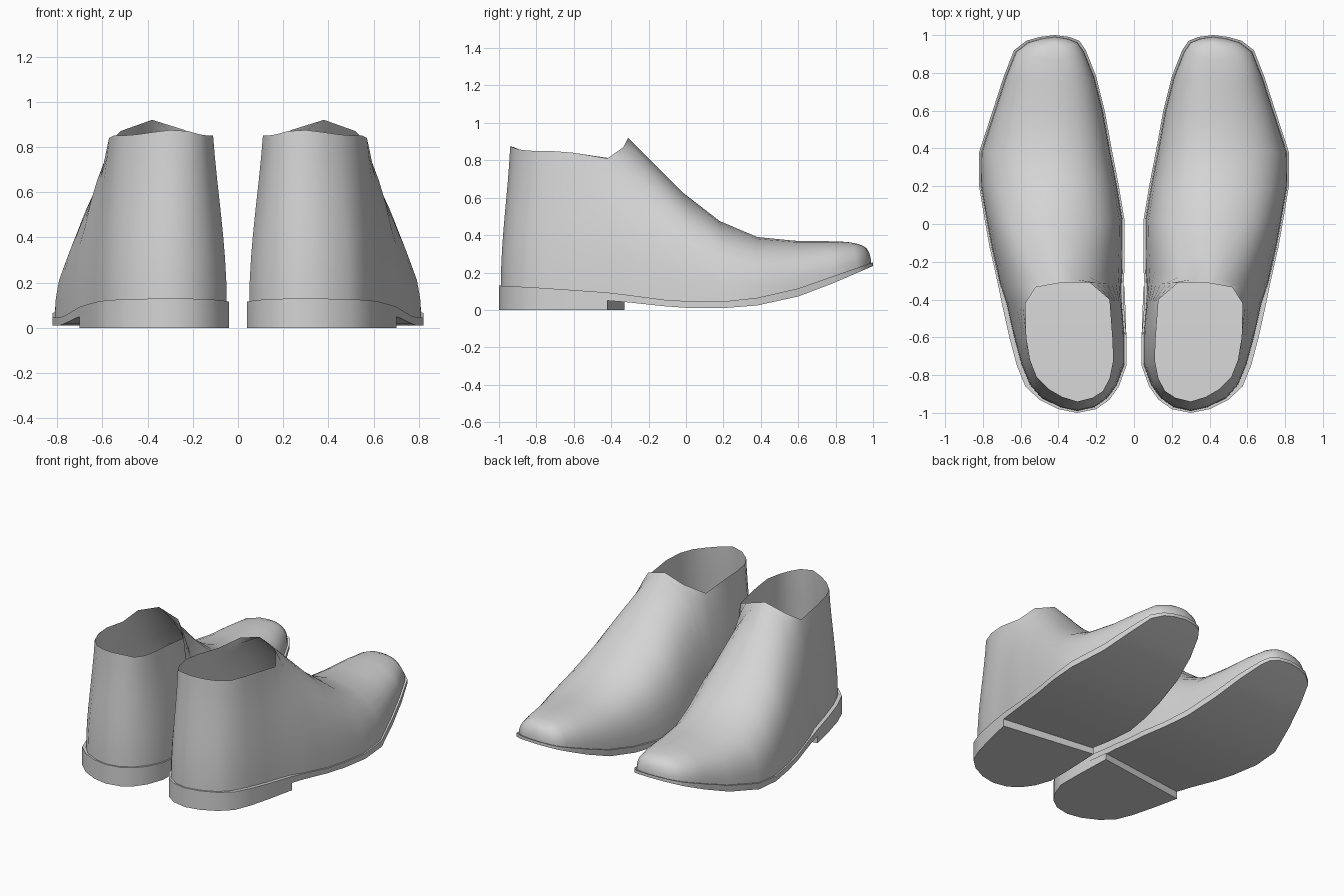
import bpy, bmesh, math
from mathutils import Vector

cube = bpy.data.objects.get("Cube")
if cube:
    bpy.data.objects.remove(cube, do_unlink=True)

grey = bpy.data.materials.new("light_grey")
grey.use_nodes = True
grey.diffuse_color = (0.66, 0.66, 0.66, 1)
grey.node_tree.nodes["Principled BSDF"].inputs["Base Color"].default_value = (0.66, 0.66, 0.66, 1)

# Footprint of the left shoe, toe to heel: y, outer x, inner x
OUTLINE = [
    (1.0, .42, .42), (.99, .50, .34), (.97, .57, .29), (.92, .635, .255),
    (.78, .69, .20), (.60, .748, .155), (.38, .82, .115), (.20, .82, .08),
    (.02, .79, .05), (-.12, .765, .05), (-.23, .74, .05), (-.32, .72, .055),
    (-.42, .70, .055), (-.60, .66, .04), (-.75, .62, .04), (-.86, .575, .08),
    (-.93, .50, .13), (-.98, .40, .20), (-1.0, .30, .30)]

# Ridge over the foot: x, y, z, then rise, spread and drop of the section curve
RIDGE = [
    (.42, .95, .338, .45, .5, 0), (.42, .935, .345, .45, .65, 0), (.42, .91, .355, .5, .7, 0),
    (.42, .86, .364, .55, .75, 0), (.42, .74, .368, .55, .75, .02), (.42, .58, .37, .55, .75, .03),
    (.42, .38, .39, .58, .75, .04), (.415, .18, .475, .58, .77, .06),
    (.41, -.02, .63, .55, .77, .1), (.395, -.17, .78, .5, .71, .1),
    (.38, -.31, .92, .45, .6, .1)]

# Rim of the opening, front to heel: outer point, inner point, rise, spread, drop
RIM = [
    ((.52, -.335, .87), (.235, -.31, .875), .45, .52, .18),
    ((.575, -.42, .81), (.13, -.40, .81), .4, .42, .25),
    ((.57, -.60, .84), (.115, -.60, .84), .36, .32, .3),
    ((.55, -.72, .85), (.11, -.72, .85), .35, .27, .32),
    ((.515, -.81, .85), (.13, -.82, .85), .35, .25, .35),
    ((.45, -.875, .855), (.165, -.885, .855), .35, .25, .35),
    ((.38, -.915, .865), (.22, -.92, .87), .35, .25, .35),
    ((.30, -.94, .875), (.30, -.94, .875), .35, .25, .35)]

# Height lines along the shoe: y, z
WELT_TOP = [(-1, .13), (-.8, .12), (-.4, .092), (-.1, .052), (.15, .04),
            (.4, .067), (.6, .115), (.8, .185), (1, .255)]
SOLE_BOTTOM = [(-1, .09), (-.35, .045), (-.1, .018), (.02, .01), (.2, .01),
               (.38, .024), (.6, .072), (.78, .14), (1, .235)]


def height(line, y):
    for (y0, z0), (y1, z1) in zip(line, line[1:]):
        if y <= y1:
            return z0 + (z1 - z0) * (y - y0) / (y1 - y0)
    return line[-1][1]


def finish(name, bm, angle):
    """Turn a bmesh into a smooth-shaded object mirrored into a pair."""
    mesh = bpy.data.meshes.new(name)
    bm.to_mesh(mesh)
    bm.free()
    mesh.materials.append(grey)
    obj = bpy.data.objects.new(name, mesh)
    bpy.context.collection.objects.link(obj)
    bpy.ops.object.select_all(action='DESELECT')
    obj.select_set(True)
    bpy.context.view_layer.objects.active = obj
    bpy.ops.object.shade_smooth_by_angle(angle=math.radians(angle))
    pair = obj.modifiers.new("pair", 'MIRROR')
    pair.use_mirror_merge = False


def slab(name, rows, top, bottom):
    """Plate between two height functions; rows hold an outer and an inner point."""
    bm = bmesh.new()
    rings = []
    for (ox, oy), (ix, iy) in rows:
        rings.append([bm.verts.new(p) for p in (
            (ox, oy, top(oy)), (ix, iy, top(iy)), (ix, iy, bottom(iy)), (ox, oy, bottom(oy)))])
    for a, b in zip(rings, rings[1:]):
        for k in range(4):
            n = (k + 1) % 4
            bm.faces.new((a[k], a[n], b[n], b[k]))
    bm.faces.new(rings[0])
    bm.faces.new(rings[-1])
    bmesh.ops.remove_doubles(bm, verts=bm.verts, dist=0.0005)
    bmesh.ops.recalc_face_normals(bm, faces=bm.faces)
    finish(name, bm, 35)


def column(foot, top, rise, spread, drop, levels=9):
    """Bezier wall from the welt up to the ridge or rim."""
    s, t = Vector(foot), Vector(top)
    h = t.z - s.z
    b1 = s + Vector((0, 0, rise * h))
    b2 = t + (s - t) * spread
    b2.z = t.z - drop * h
    out = []
    for k in range(levels):
        u = k / (levels - 1)
        v = 1 - u
        out.append(s * v**3 + b1 * 3 * v * v * u + b2 * 3 * v * u * u + t * u**3)
    return out


# Upper: wall columns run round the footprint and meet along the ridge
outer, inner = [], []
for i, (y, xo, xi) in enumerate(OUTLINE):
    if i < len(RIDGE):
        out_top = in_top = RIDGE[i][:3]
        shape = RIDGE[i][3:]
    else:
        out_top, in_top, *shape = RIM[i - len(RIDGE)]
    pointed = xo == xi
    out_edge = 0 if pointed else (0.024 if -.9 < y < -.4 else 0.01)
    in_edge = 0 if pointed else 0.01
    z = height(WELT_TOP, y) - 0.004
    outer.append(column((xo - out_edge, y * 0.99, z), out_top, *shape))
    inner.append(column((xi + in_edge, y * 0.99, z), in_top, *shape))
bm = bmesh.new()
loop = outer + inner[-2:0:-1]
cols = [[bm.verts.new(p) for p in c] for c in loop]
for i, a in enumerate(cols):
    b = cols[(i + 1) % len(cols)]
    for k in range(len(a) - 1):
        bm.faces.new((a[k], a[k + 1], b[k + 1], b[k]))
bmesh.ops.remove_doubles(bm, verts=bm.verts, dist=0.0005)
finish("upper", bm, 40)

# Sole under the whole foot
rows = [((xo, y), (xi, y)) for y, xo, xi in OUTLINE]
slab("sole", rows, lambda y: height(WELT_TOP, y), lambda y: height(SOLE_BOTTOM, y))

# Heel block with a slanted front
heel_rows = [((.70, -.42), (.05, -.33))] + [r for r in rows if r[0][1] < -.5]
slab("heel", heel_rows, lambda y: height(SOLE_BOTTOM, y) + 0.002, lambda y: 0.0)
